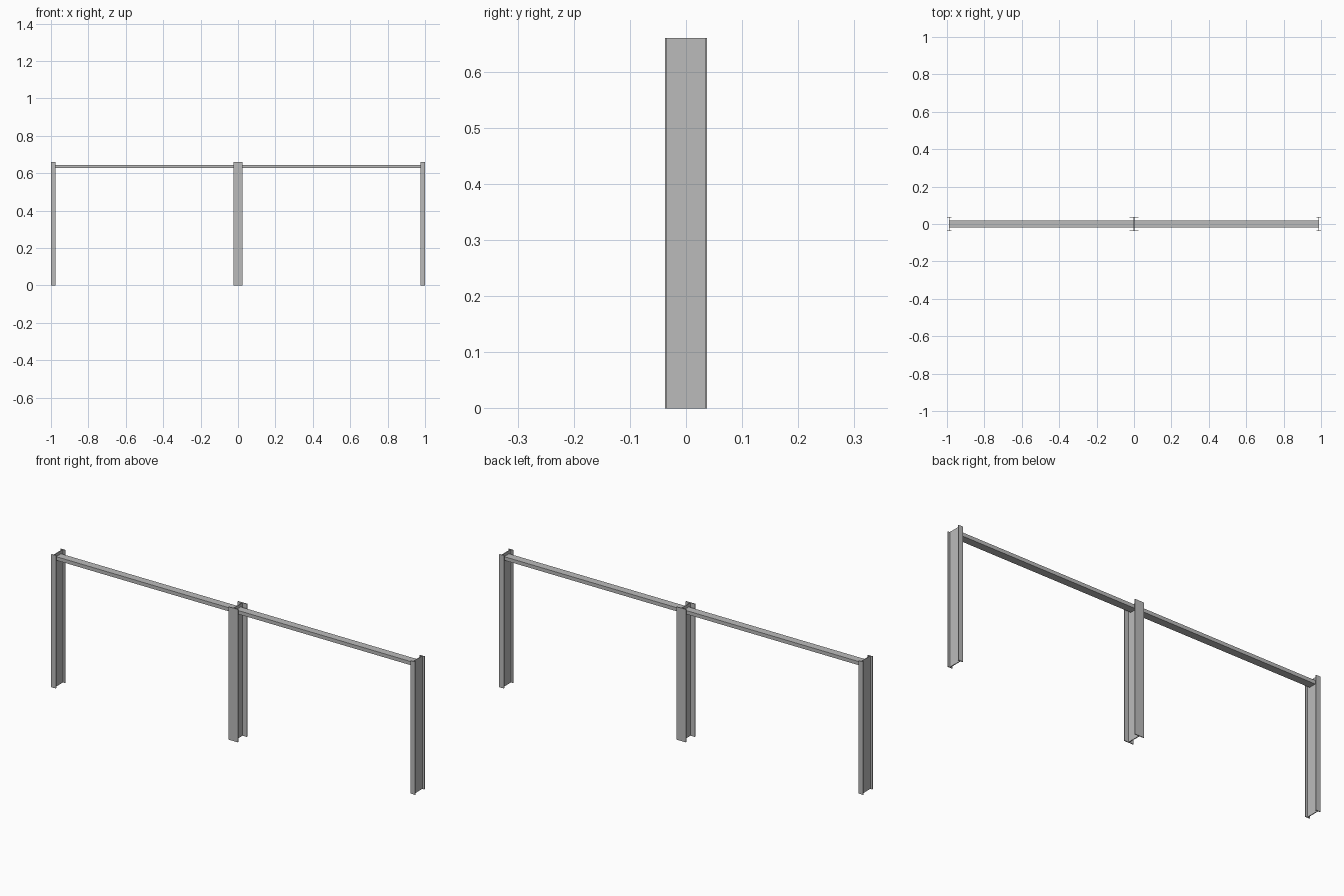
import bpy
import bmesh

cube = bpy.data.objects.get("Cube")
if cube:
    bpy.data.objects.remove(cube, do_unlink=True)

steel = bpy.data.materials.new("steel_grey")
steel.use_nodes = True
colour = (0.5, 0.5, 0.5, 1)
steel.diffuse_color = colour
steel.node_tree.nodes["Principled BSDF"].inputs["Base Color"].default_value = colour

HEIGHT = 0.66      # column height
DEPTH = 0.075      # column size along y
PLATE = 0.004      # flange and web thickness


def extrude_profile(name, points, direction, offset):
    """Closed outline pushed along a direction into a solid."""
    bm = bmesh.new()
    face = bm.faces.new([bm.verts.new(p) for p in points])
    result = bmesh.ops.extrude_face_region(bm, geom=[face])
    moved = [v for v in result["geom"] if isinstance(v, bmesh.types.BMVert)]
    bmesh.ops.translate(bm, verts=moved, vec=direction)
    bmesh.ops.recalc_face_normals(bm, faces=bm.faces)
    mesh = bpy.data.meshes.new(name)
    bm.to_mesh(mesh)
    bm.free()
    mesh.materials.append(steel)
    obj = bpy.data.objects.new(name, mesh)
    obj.location = offset
    bpy.context.collection.objects.link(obj)
    return obj


def column(name, x, width):
    """I-section post with flanges at front and back."""
    w, t, d = width / 2, PLATE / 2, DEPTH / 2
    inner = d - PLATE
    right = [(w, -d), (w, -inner), (t, -inner), (t, inner), (w, inner), (w, d)]
    left = [(-px, py) for px, py in reversed(right)]
    outline = [(px, py, 0) for px, py in right + left]
    extrude_profile(name, outline, (0, 0, HEIGHT), (x, 0, 0))


def rail(name, x_start, x_end):
    """Flat rectangular bar between two column webs."""
    y, z = 0.019, 0.009
    outline = [(0, -y, -z), (0, y, -z), (0, y, z), (0, -y, z)]
    extrude_profile(name, outline, (x_end - x_start, 0, 0), (x_start, 0, 0.636))


# Columns: wide one in the middle, narrow ones at the ends
END_WIDTH = 0.025
END_X = 1 - END_WIDTH / 2
column("middle_column", 0, 0.05)
for side, sign in (("left", 1), ("right", -1)):
    column(side + "_column", sign * END_X, END_WIDTH)
    rail(side + "_rail", sign * PLATE / 2, sign * (END_X - PLATE / 2))
